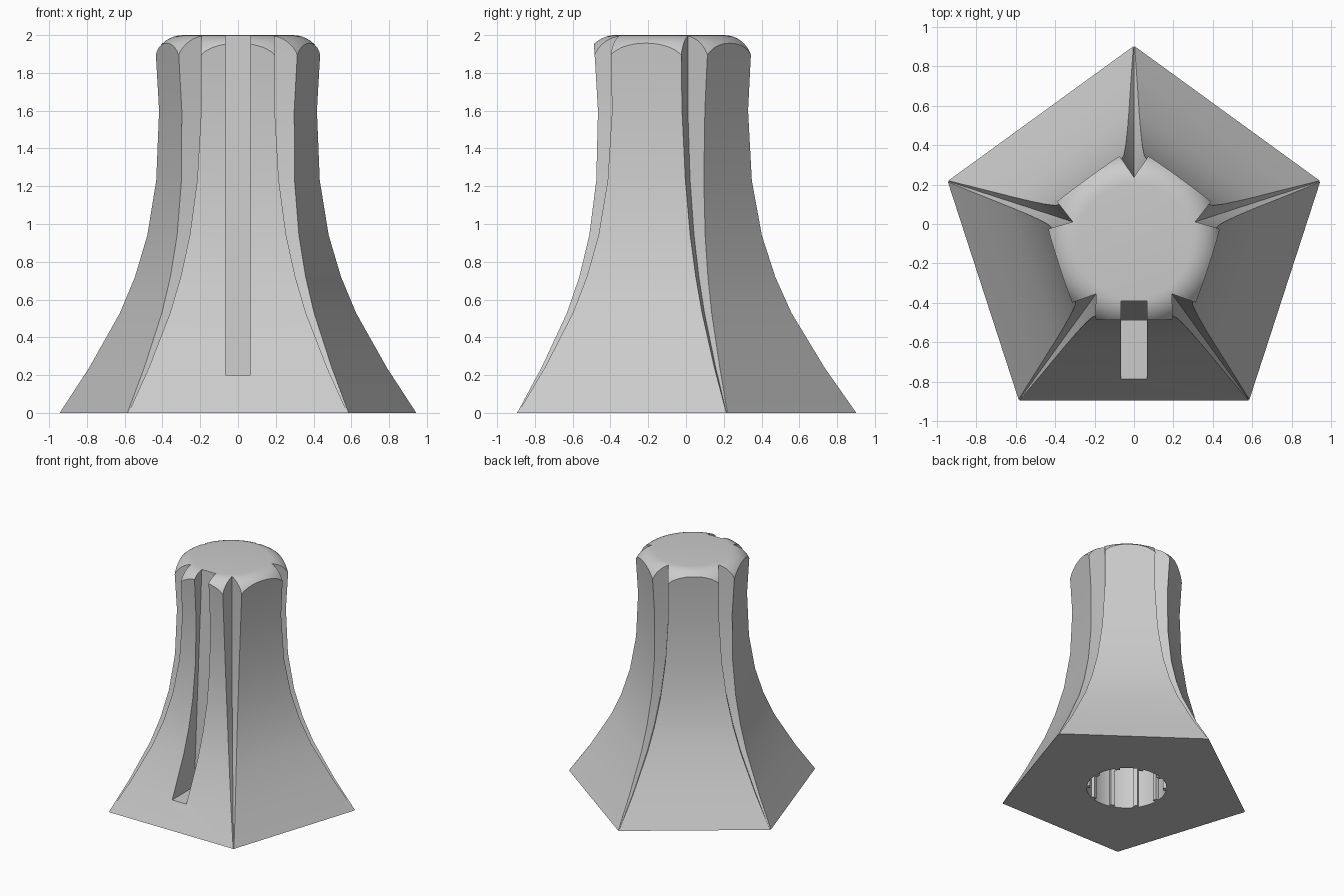
import bpy, bmesh
from math import pi, sin, cos, tan, radians, sqrt

if "Cube" in bpy.data.objects:
    bpy.data.objects.remove(bpy.data.objects["Cube"], do_unlink=True)

CY = -0.09                      # axis of the pentagon
HALF = radians(36)

grey = bpy.data.materials.new("light_grey")
grey.use_nodes = True
grey.diffuse_color = (0.6, 0.6, 0.6, 1)
grey.node_tree.nodes["Principled BSDF"].inputs["Base Color"].default_value = (0.6, 0.6, 0.6, 1)


def loft(name, rings):
    """Closed solid through rings of equal point count."""
    bm = bmesh.new()
    loops = [[bm.verts.new(p) for p in ring] for ring in rings]
    n = len(loops[0])
    for low, high in zip(loops, loops[1:]):
        for i in range(n):
            j = (i + 1) % n
            bm.faces.new((low[i], low[j], high[j], high[i]))
    bm.faces.new(loops[0][::-1])
    bm.faces.new(loops[-1])
    bmesh.ops.recalc_face_normals(bm, faces=bm.faces)
    mesh = bpy.data.meshes.new(name)
    bm.to_mesh(mesh)
    bm.free()
    mesh.materials.append(grey)
    obj = bpy.data.objects.new(name, mesh)
    bpy.context.collection.objects.link(obj)
    return obj


def polar(r, a, z, side=0):
    """Point at radius r along angle a, shifted sideways."""
    return (r * cos(a) - side * sin(a), CY + r * sin(a) + side * cos(a), z)


def section(z, apothem):
    """Pentagon whose corners carry a V groove that widens with height."""
    cut = 0.004 + 0.09 * (z / 2) ** 0.85
    half = apothem * tan(HALF) - cut
    r = apothem * cos(HALF) + half * sin(HALF)
    s = apothem * sin(HALF) - half * cos(HALF)
    pts = []
    for k in range(5):
        a = pi / 2 + k * 2 * HALF
        pts += [polar(r, a, z, -s), polar(r - 1.5 * s, a, z), polar(r, a, z, s)]
    return pts


def cut_with(obj, cutter, operation):
    mod = obj.modifiers.new(cutter.name, "BOOLEAN")
    mod.operation = operation
    mod.solver = "EXACT"
    mod.object = cutter
    bpy.context.view_layer.objects.active = obj
    bpy.ops.object.modifier_apply(modifier=mod.name)
    bpy.data.objects.remove(cutter, do_unlink=True)


# Flared body
profile = [(0, .804), (.24, .675), (.53, .54), (.72, .475), (.94, .422),
           (1.23, .385), (1.6, .376), (1.87, .392), (2.05, .405)]
body = loft("flared_body", [section(z, a) for z, a in profile])

# Rounded crown: intersect with a filleted round solid
R = 0.16
outline = [(2.0, -0.1), (2.0, 1.0), (0.45, 1.7), (0.45, 1.84)]
outline += [(0.29 + R * cos(t * pi / 20), 1.84 + R * sin(t * pi / 20)) for t in range(1, 11)]
crown = loft("crown_cutter", [[polar(r, i * pi / 40, z) for i in range(80)] for r, z in outline])
cut_with(body, crown, "INTERSECT")

# Pointer slot in the front face with a sloping back wall
slot_yz = [(-1.2, .2), (-.49, .2), (-.384, 2.1), (-1.2, 2.1)]
slot = loft("slot_cutter", [[(x, y, z) for y, z in slot_yz] for x in (-.066, .066)])
cut_with(body, slot, "DIFFERENCE")

# Ribbed shaft hole in the underside
def hole_ring(z):
    pts = []
    for k in range(10):
        mid = pi / 2 + k * pi / 5
        for t in range(-4, 5):
            pts.append(polar(0.31, mid + radians(3.6 * t), z))
        for t in (-1, 1):
            pts.append(polar(0.285, mid + pi / 10 + radians(3.4 * t), z))
    return pts

hole = loft("hole_cutter", [hole_ring(-0.1), hole_ring(1.5)])
cut_with(body, hole, "DIFFERENCE")

# Smooth shading with crisp creases
bpy.ops.object.select_all(action="DESELECT")
body.select_set(True)
bpy.context.view_layer.objects.active = body
bpy.ops.object.shade_smooth_by_angle(angle=radians(20))
